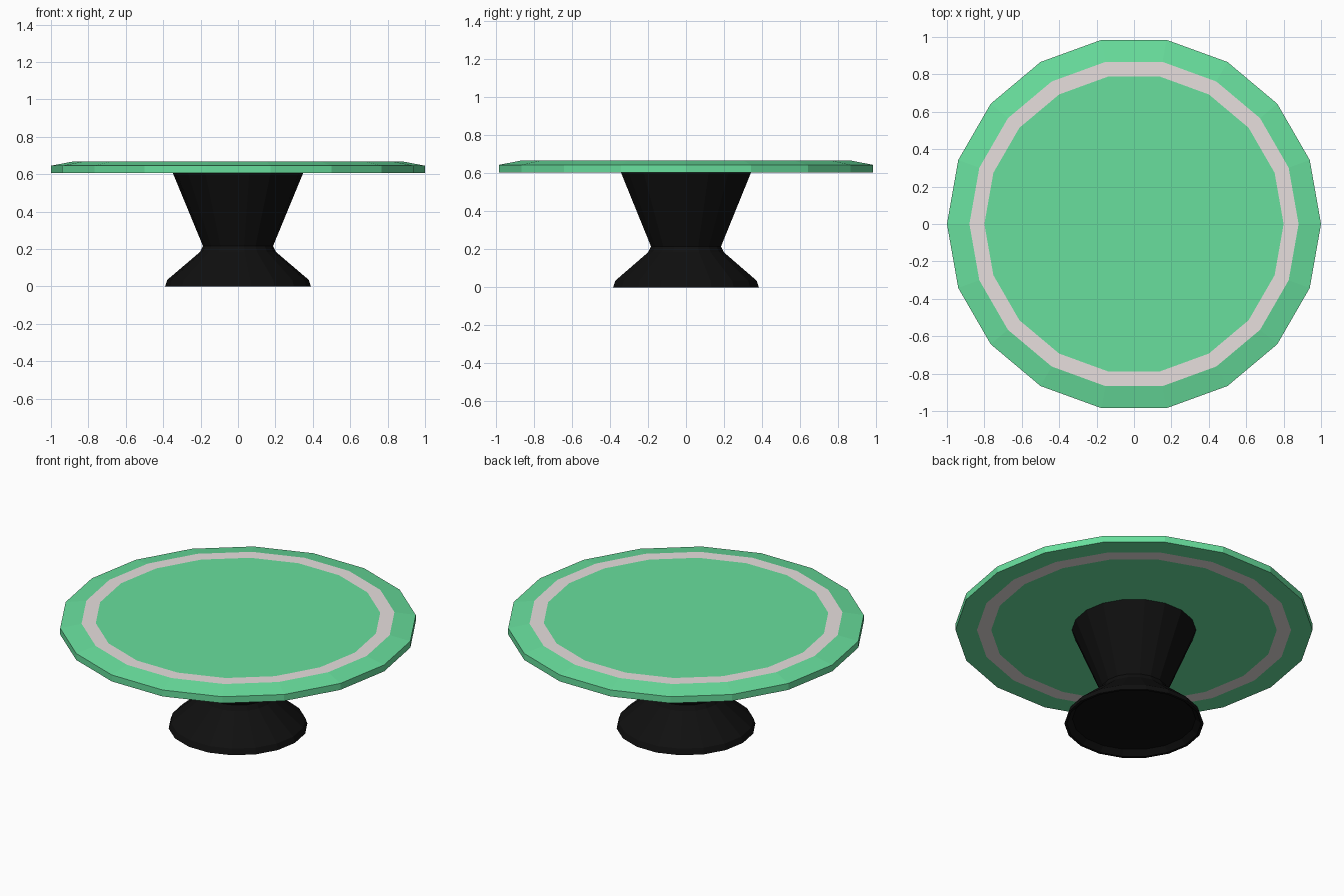
import bpy, bmesh, math

if "Cube" in bpy.data.objects:
    bpy.data.objects.remove(bpy.data.objects["Cube"])

SIDES = 18


def material(name, rgb):
    m = bpy.data.materials.new(name)
    m.diffuse_color = (*rgb, 1)
    m.use_nodes = True
    m.node_tree.nodes["Principled BSDF"].inputs["Base Color"].default_value = m.diffuse_color
    return m


green = material("green glaze", (0.14, 0.74, 0.34))
cream = material("pale band", (0.80, 0.74, 0.73))
black = material("black base", (0.005, 0.005, 0.005))


def lathe(name, profile, mats, bands=()):
    """Revolve (radius, z) points; both ends are capped. Spans in bands use the second material."""
    bm = bmesh.new()
    rings = []
    for r, z in profile:
        rings.append([bm.verts.new((r * math.cos(2 * math.pi * i / SIDES),
                                    r * math.sin(2 * math.pi * i / SIDES), z))
                      for i in range(SIDES)])
    for k, (a, b) in enumerate(zip(rings, rings[1:])):
        for i in range(SIDES):
            j = (i + 1) % SIDES
            face = bm.faces.new((a[i], a[j], b[j], b[i]))
            face.material_index = 1 if k in bands else 0
    bm.faces.new(rings[0][::-1])
    bm.faces.new(rings[-1])
    bmesh.ops.recalc_face_normals(bm, faces=bm.faces)
    mesh = bpy.data.meshes.new(name)
    bm.to_mesh(mesh)
    bm.free()
    for m in mats:
        mesh.materials.append(m)
    obj = bpy.data.objects.new(name, mesh)
    bpy.context.collection.objects.link(obj)
    return obj


# Plate with sloped rim and a pale band on both faces
lathe("plate",
      [(0.80, 0.605), (0.88, 0.605), (1.0, 0.605), (1.0, 0.645),
       (0.88, 0.668), (0.80, 0.668)],
      [green, cream], bands=(0, 4))

# Flared pedestal with a narrow neck and a slightly recessed underside
lathe("pedestal",
      [(0.345, 0.03), (0.375, 0.0), (0.39, 0.0), (0.378, 0.035), (0.202, 0.185),
       (0.187, 0.215), (0.348, 0.605)],
      [black])
